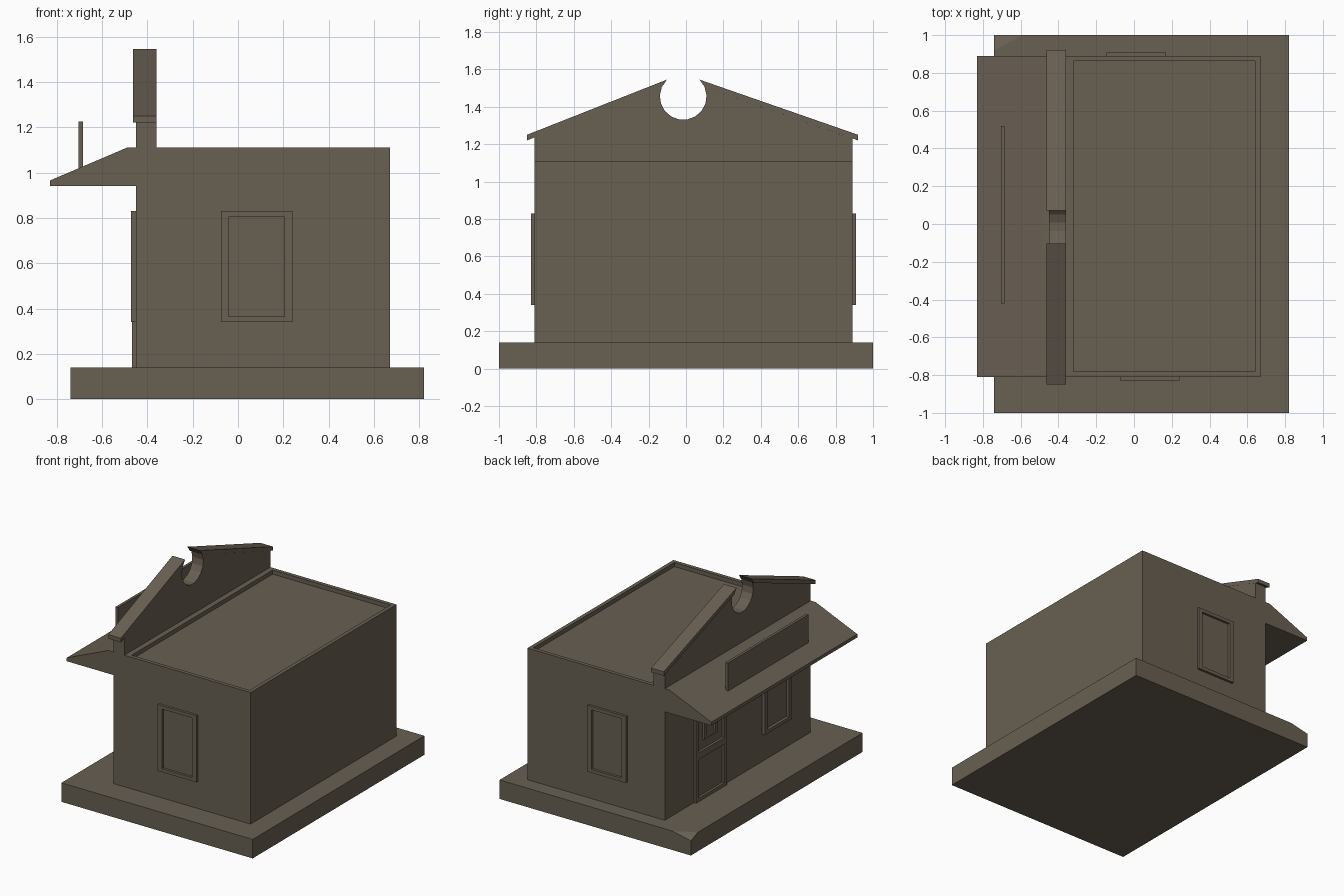
import bpy, bmesh, math
from mathutils import Vector

if "Cube" in bpy.data.objects:
    bpy.data.objects.remove(bpy.data.objects["Cube"])

mat = bpy.data.materials.new("weathered brown")
mat.diffuse_color = (0.14, 0.115, 0.085, 1)
mat.use_nodes = True
mat.node_tree.nodes["Principled BSDF"].inputs["Base Color"].default_value = mat.diffuse_color


def finish(bm, name):
    bmesh.ops.recalc_face_normals(bm, faces=bm.faces)
    me = bpy.data.meshes.new(name)
    bm.to_mesh(me)
    bm.free()
    me.materials.append(mat)
    ob = bpy.data.objects.new(name, me)
    bpy.context.collection.objects.link(ob)
    return ob


def add_box(bm, x0, x1, y0, y1, z0, z1):
    vs = bmesh.ops.create_cube(bm, size=1)["verts"]
    for v in vs:
        v.co = Vector((x1 if v.co.x > 0 else x0, y1 if v.co.y > 0 else y0, z1 if v.co.z > 0 else z0))


def box(name, *b):
    bm = bmesh.new()
    add_box(bm, *b)
    return finish(bm, name)


def prism(name, pts, axis, a, b):
    """Extrude a profile (u, z) along x or y from a to b."""
    bm = bmesh.new()
    f = bm.faces.new([bm.verts.new((a, u, z) if axis == "x" else (u, a, z)) for u, z in pts])
    ext = bmesh.ops.extrude_face_region(bm, geom=[f])["geom"]
    d = Vector((b - a, 0, 0) if axis == "x" else (0, b - a, 0))
    bmesh.ops.translate(bm, vec=d, verts=[g for g in ext if isinstance(g, bmesh.types.BMVert)])
    return finish(bm, name)


def frame(name, axis, wall, out, u0, u1, z0, z1, w=0.034, bars=()):
    """Rectangular rim standing proud of a wall facing along axis."""
    bm = bmesh.new()
    rects = [(u0, u0 + w, z0, z1), (u1 - w, u1, z0, z1),
             (u0 + w, u1 - w, z0, z0 + w * 0.75), (u0 + w, u1 - w, z1 - w * 0.75, z1)]
    rects += [(u0 + w, u1 - w, b0, b1) for b0, b1 in bars]
    lo, hi = min(wall, out), max(wall, out)
    for a, b, c, d in rects:
        if axis == "x":
            add_box(bm, lo, hi, a, b, c, d)
        else:
            add_box(bm, a, b, lo, hi, c, d)
    return finish(bm, name)


# Ground slab with one worn corner
bm = bmesh.new()
add_box(bm, -0.74, 0.82, -1, 1, 0, 0.14)
p, q, r = Vector((-0.59, 1, 0.14)), Vector((-0.74, 0.92, 0.14)), Vector((-0.74, 1, 0.108))
n = (q - p).cross(r - p).normalized()
if n.z < 0:
    n = -n
cut = bmesh.ops.bisect_plane(bm, geom=bm.verts[:] + bm.edges[:] + bm.faces[:],
                             plane_co=p, plane_no=n, clear_outer=True)
bmesh.ops.holes_fill(bm, edges=[e for e in bm.edges if e.is_boundary])
finish(bm, "ground_slab")

# Building walls with a sunken flat roof inside a parapet
bm = bmesh.new()
add_box(bm, -0.45, 0.67, -0.81, 0.89, 0.14, 1.11)
bm.faces.ensure_lookup_table()
top = max(bm.faces, key=lambda f: f.calc_center_median().z)
bmesh.ops.inset_region(bm, faces=[top], thickness=0.04)
for v in top.verts:
    if v.co.x < 0:
        v.co.x = -0.32
ext = bmesh.ops.extrude_face_region(bm, geom=[top])["geom"]
bmesh.ops.translate(bm, vec=(0, 0, -0.03), verts=[g for g in ext if isinstance(g, bmesh.types.BMVert)])
if top.is_valid:
    bm.faces.remove(top)
finish(bm, "building_walls")

# Gable wall with round notch
arc = [(-0.015 + 0.125 * math.cos(t), 1.455 + 0.125 * math.sin(t))
       for t in (math.radians(23.6 - 227.2 * i / 11) for i in range(12))]
prism("gable_wall", [(-0.81, 1.11), (0.89, 1.11), (0.89, 1.23)] + arc + [(-0.81, 1.236)],
      "x", -0.45, -0.36)

# Sloping copings on the gable
prism("coping_left", [(-0.85, 1.22), (-0.13, 1.504), (-0.102, 1.545), (-0.85, 1.25)], "x", -0.463, -0.36)
prism("coping_right", [(0.92, 1.22), (0.1, 1.505), (0.072, 1.545), (0.92, 1.25)], "x", -0.463, -0.36)

# Awning wedge and blank sign board
prism("awning", [(-0.45, 0.94), (-0.83, 0.94), (-0.83, 0.965), (-0.49, 1.11), (-0.45, 1.11)],
      "y", -0.81, 0.89)
box("sign_board", -0.705, -0.685, -0.42, 0.52, 1.015, 1.225)

# Window frames
frame("window_front", "y", -0.81, -0.828, -0.075, 0.24, 0.34, 0.83)
frame("window_back", "y", 0.89, 0.908, -0.145, 0.17, 0.34, 0.83)
frame("window_left", "x", -0.45, -0.472, -0.56, -0.245, 0.34, 0.83)

# Door frame with middle rail and small upper light
frame("door_frame", "x", -0.45, -0.468, 0.19, 0.55, 0.14, 0.83, bars=[(0.45, 0.50)])
frame("door_light", "x", -0.45, -0.464, 0.29, 0.45, 0.57, 0.76, w=0.03)
